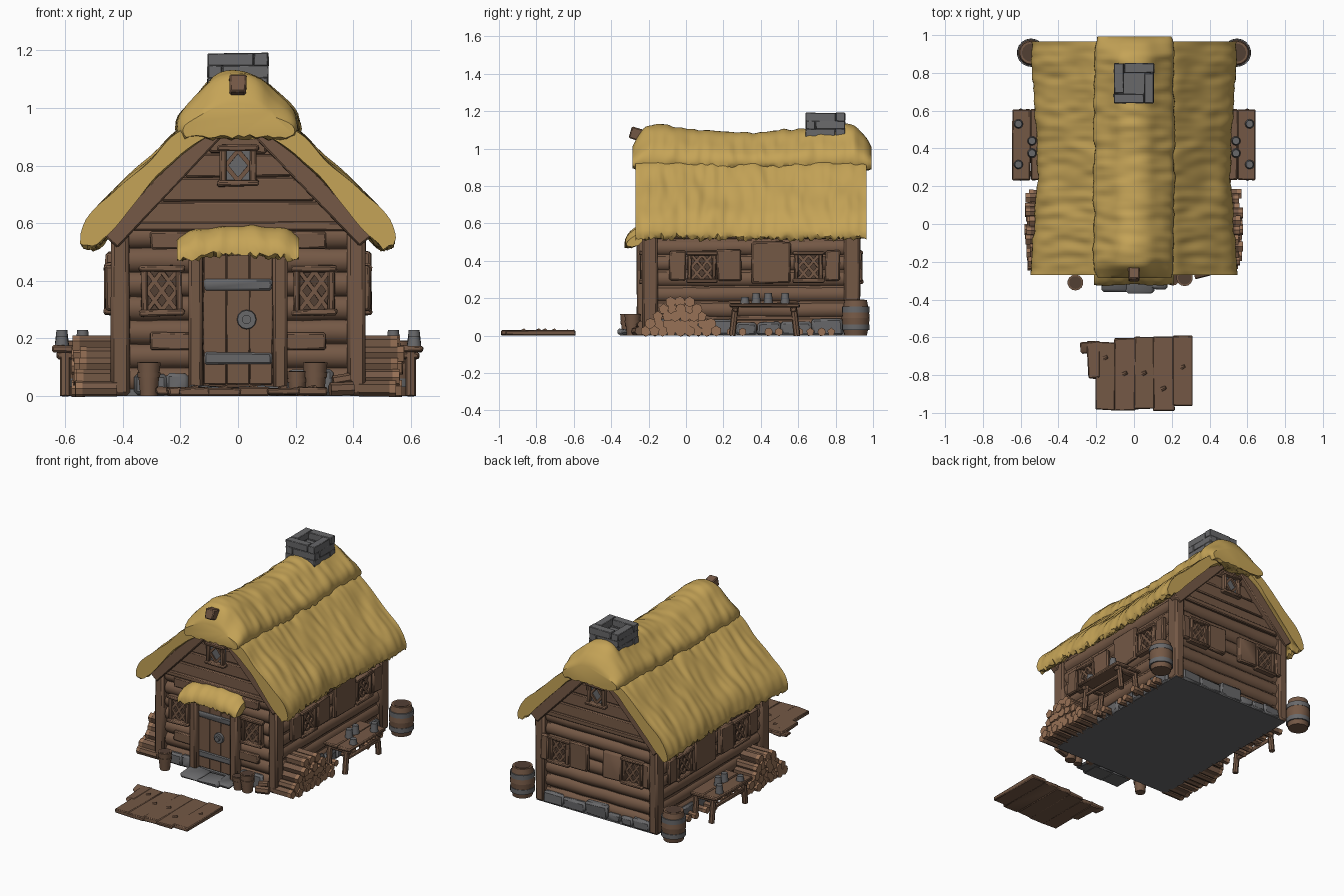
import bpy, bmesh, math, random
from mathutils import Matrix, Vector, noise

if "Cube" in bpy.data.objects:
    bpy.data.objects.remove(bpy.data.objects["Cube"])

random.seed(4)
MATS = {}
for n, c in {"wood": (0.175, 0.098, 0.060), "cut wood": (0.31, 0.165, 0.092),
             "thatch": (0.56, 0.37, 0.095), "stone": (0.138, 0.138, 0.143),
             "dark wood": (0.085, 0.05, 0.034)}.items():
    MATS[n] = bpy.data.materials.new(n)
    MATS[n].diffuse_color = (*c, 1)
PARTS = {}          # part name -> (bmesh, material name)
I = Matrix()
T = Matrix.Translation


def part(name, mat):
    if name not in PARTS:
        PARTS[name] = (bmesh.new(), mat)
    return PARTS[name][0]


def box(name, mat, c, s, F=I, rot=I, bev=0.006, jit=0.003):
    bm = part(name, mat)
    M = F @ T(c) @ rot @ Matrix.Diagonal((*s, 1))
    vs = bmesh.ops.create_cube(bm, size=1, matrix=M)["verts"]
    for v in vs:
        v.co += Vector([random.uniform(-jit, jit) for _ in range(3)])
        v.co.z = max(v.co.z, 0)
    if bev:
        es = list({e for v in vs for e in v.link_edges})
        bmesh.ops.bevel(bm, geom=es, offset=bev, segments=1, affect='EDGES')


def beam(name, mat, a, b, d, w, t, F=I, **k):
    """Bar on a wall from (u, z) point a to b, at depth d, w wide and t thick."""
    a, b = Vector(a), Vector(b)
    v, m = b - a, (a + b) / 2
    box(name, mat, (m.x, d, m.y), (v.length, t, w), F,
        Matrix.Rotation(-math.atan2(v.y, v.x), 4, 'Y'), **k)


def cyl(name, mat, a, b, r0, r1=None, n=12, F=I, cuts=0, jit=0.004):
    bm = part(name, mat)
    a, b = F @ Vector(a), F @ Vector(b)
    v = b - a
    M = T((a + b) / 2) @ v.to_track_quat('Z', 'Y').to_matrix().to_4x4()
    vs = bmesh.ops.create_cone(bm, cap_ends=True, segments=n, radius1=r0, matrix=M,
                               radius2=r0 if r1 is None else r1, depth=v.length)["verts"]
    if cuts:
        es = {e for w in vs for e in w.link_edges if e.calc_length() > v.length * .9}
        g = bmesh.ops.subdivide_edges(bm, edges=list(es), cuts=cuts)["geom_inner"]
        for w in g:
            if isinstance(w, bmesh.types.BMVert):
                w.co += noise.noise_vector(w.co * 9) * jit


def thatch(name, prof, t0, t1, place, steps, shrink=0, reach=0.1, amp=0.01, base=(0, 0)):
    """Sweep a closed 2D profile along t, with straw ripples and rounded ends."""
    bm = part(name, "thatch")
    P = [Vector(p) for p in prof]
    pts = []
    for p, q in zip(P, P[1:] + P[:1]):
        k = max(1, round((q - p).length / 0.022))
        pts += [p.lerp(q, i / k) for i in range(k)]
    N = len(pts)
    pts = [(pts[i - 1] + pts[i] * 2 + pts[(i + 1) % N]) / 4 for i in range(N)]
    low = min(p.y for p in pts)
    rings = []
    for j in range(steps + 1):
        t = t0 + (t1 - t0) * j / steps
        e = max(0, 1 - min(t - t0, t1 - t) / reach)
        ring = []
        for i, p in enumerate(pts):
            d = pts[(i + 1) % N] - pts[i - 1]
            nrm = Vector((d.y, -d.x)).normalized()
            h = noise.noise((t * 24, p.x * 7, p.y * 7)) * amp
            h += noise.noise((t * 7, p.x * 5, p.y * 6 + 8)) * amp
            q = p + nrm * h
            if p.y < low + 0.03:
                q.y += random.uniform(-0.014, 0.01)
            b = Vector(base)
            q = b + Vector(((q.x - b.x) * (1 - shrink * .15 * e * e), (q.y - b.y) * (1 - shrink * e * e)))
            ring.append(bm.verts.new(place(q, t)))
        rings.append(ring)
    for A, B in zip(rings, rings[1:]):
        for i in range(N):
            bm.faces.new((A[i - 1], A[i], B[i], B[i - 1]))
    bm.faces.new(rings[0])
    bm.faces.new(rings[-1])


# wall frames: local (u, outward, z) -> world
def frame(u, out, o):
    return T(o) @ Matrix((u, out, (0, 0, 1))).transposed().to_4x4()


FRONT, BACK = frame((1, 0, 0), (0, -1, 0), (0, -.213, 0)), frame((1, 0, 0), (0, 1, 0), (0, .908, 0))
SIDES = [frame((0, 1, 0), (s, 0, 0), (s * .428, 0, 0)) for s in (1, -1)]


def window(F, u, z, w, h, ks=(-1, 0, 1), pane="dark wood"):
    box(pane.replace(" ", "_") + "_panes", pane, (u, .004, z), (w, .008, h), F, bev=0, jit=0)
    for s in (-1, 1):
        box("window_frames", "wood", (u + s * (w / 2 - .01), .014, z), (.022, .034, h), F)
        box("window_frames", "wood", (u, .018, z + s * (h / 2 - .008)), (w + .02, .04, .022), F)
    w, h = w - .04, h - .035
    for s in (-1, 1):
        for k in ks:
            lo, hi = max(-w / 2, (-.5 - k * .5) * w), min(w / 2, (.5 - k * .5) * w)
            f = lambda x: (u + s * x, z + x * h / w + k * h / 2)
            beam("window_lattice", "wood", f(lo), f(hi), .013, .015, .01, F, bev=0, jit=.001)


def shutter(F, u, z, w, h):
    box("shutters", "wood", (u, .018, z), (w, .032, h), F, bev=.008, jit=.005)


# house core and base
bm = part("house_core", "wood")
half = [(.41, .01), (.41, .58), (.3, .72), (.2, .825), (.1, .9)]
ring = [bm.verts.new((x, -.19, z)) for x, z in half + [(0, .94)] + [(-x, z) for x, z in half[::-1]]]
ext = bmesh.ops.extrude_face_region(bm, geom=[bm.faces.new(ring)])
bmesh.ops.translate(bm, vec=(0, 1.075, 0), verts=[v for v in ext["geom"] if isinstance(v, bmesh.types.BMVert)])
box("floor_slab", "stone", (0, .35, .012), (.87, 1.14, .024), bev=0, jit=0)

# log walls
for i in range(7):
    z = .055 + i * .083
    for F in (FRONT, BACK):
        cyl("end_wall_logs", "wood", (-.41, -.046, z), (.41, -.046, z), .047, F=F, cuts=8)
    for F in SIDES:
        cyl("side_wall_logs", "wood", (-.19, -.046, z), (.89, -.046, z), .047, F=F, cuts=10)

# gable planks, rafters, corner posts, windows on both ends
for F in (FRONT, BACK):
    for z, x in ((.635, .345), (.718, .265), (.801, .185), (.884, .1)):
        box("gable_planks", "wood", (0, -.014, z), (2 * x, .03, .08), F)
    for s in (-1, 1):
        beam("rafters", "wood", (s * .445, .54), (s * .06, .945), .005, .068, .05, F)
        box("corner_posts", "wood", (s * .41, -.02, .29), (.065, .085, .58), F, bev=.012)
        window(F, s * .265, .365, .14, .17)
    beam("rafters", "wood", (-.4, .59), (.4, .59), .0, .03, .03, F)
    window(F, 0, .8, .125, .14, (-1, 1), "stone")
for s in (-1, 1):
    shutter(BACK, s * .12, .37, .13, .17)
    shutter(BACK, s * .365, .37, .05, .16)
    for z in (.54, .19):
        box("front_boards", "wood", (s * .22, .004, z), (.17, .03, .06), FRONT)

# side windows and shutters
for F in SIDES:
    window(F, .085, .367, .15, .165)
    window(F, .655, .367, .15, .165)
    for u, w, h in ((-.045, .09, .16), (.23, .13, .17), (.455, .21, .22), (.785, .08, .16)):
        shutter(F, u, .375 + (h - .16) / 4, w, h)

# foundation stones
for F, a, b in ((FRONT, -.36, -.17), (FRONT, .17, .36), (BACK, -.38, .38), (SIDES[0], -.15, .85), (SIDES[1], -.15, .85)):
    u = a
    while u < b - .03:
        w = min(random.uniform(.08, .17), b - u)
        h = random.uniform(.055, .095)
        box("foundation_stones", "stone", (u + w / 2, 0, h / 2), (w, .04, h), F, bev=.012, jit=.006)
        u += w

# door with posts, iron bands and knob
for i in range(3):
    box("door", "wood", (-.08 + i * .08, .01, .265), (.08, .022, .45), FRONT, bev=.003, jit=.0005)
for s in (-1, 1):
    box("door_posts", "wood", (s * .147, .02, .26), (.05, .06, .52), FRONT, bev=.01)
for z in (.385, .13):
    box("door_bands", "stone", (0, .022, z), (.235, .016, .04), FRONT)
cyl("door_knob", "stone", (.03, .01, .265), (.03, .035, .265), .036, .032, F=FRONT)
cyl("door_knob", "stone", (.03, .03, .265), (.03, .05, .265), .016, F=FRONT)
for x, y, w in ((-.1, -.29, .14), (.03, -.3, .15), (.12, -.28, .1)):
    box("door_step", "stone", (x, y, .016), (w, .14, .032), bev=.012, jit=.01)

# thatched roof: two slopes, ridge cap, door canopy
slope = [(0, .985), (.13, .965), (.215, .915), (.3, .83), (.4, .738), (.485, .662), (.525, .61),
         (.548, .54), (.525, .515), (.46, .565), (.4, .63), (.3, .735), (.2, .842), (.1, .91), (0, .935)]


def sag(q, t):
    m = 1 + math.cos((t - .35) * 5)          # fullest inward pull halfway along the eaves
    return q.x - .05 * max(0, q.x - .25) * m, q.y - .002 * m


for s in (-1, 1):
    thatch("roof_slopes", slope, -.27, .965, lambda q, t, s=s: (s * sag(q, t)[0], t, sag(q, t)[1]), 90)
half = [(.2, .895), (.215, .93), (.203, .975), (.165, 1.015), (.13, 1.045), (.08, 1.097), (.04, 1.114)]
cap = half + [(0, 1.118)] + [(-x, z) for x, z in half[::-1]]
thatch("roof_ridge_cap", cap, -.285, .992,
       lambda q, t: (q.x, t, q.y + (q.y - .9) * .09 * (math.cos((t - .33) * 5.5 + 3.1) - .45)), 90, .5, .11, base=(0, .9))
thatch("door_canopy", [(-.19, .592), (-.26, .585), (-.315, .54), (-.33, .49), (-.29, .492), (-.24, .53), (-.19, .54)],
       -.212, .212, lambda q, t: (t, q.x, q.y - 0.5 * t * t), 40, .3, .05, .008, base=(-.22, .51))
box("ridge_beam", "wood", (0, -.23, 1.068), (.058, .14, .066), rot=Matrix.Rotation(-.3, 4, 'X'))

# chimney in stone courses around a sunken flue
for i in range(5):
    z = 1 + i * .042
    for k in range(4):
        R = T((0, .745, 0)) @ Matrix.Rotation(k * math.pi / 2, 4, 'Z')
        o = .027 if i % 2 else -.027
        box("chimney", "stone", (o, -.08, z), (.158, .05, .045), R, bev=.003, jit=.002)
box("chimney", "stone", (0, .745, 1.06), (.15, .15, .16), bev=0, jit=0)

for s in (-1, 1):
    # firewood piles, plus loose logs under the benches
    spots = []
    for r in range(5):
        n = (9, 8, 6, 5, 3)[r]
        spots += [(-.03 + (i - (n - 1) / 2) * .047, .025 + r * .039, .026) for i in range(n)]
    spots += [(y, .02, .02) for y in (.24, .3, .44, .5, .6, .66, .72, .78)]
    for y, z, r in spots:
        x = random.uniform(.545, .575) if y < .21 else random.uniform(.48, .52)
        y += random.uniform(-.006, .006)
        n = random.choice((5, 6, 8))
        cyl("firewood", "wood", (s * .42, y, z), (s * x, y, z), r * 1.08, n=n)
        cyl("firewood_ends", "cut wood", (s * (x - .02), y, z), (s * (x + .004), y, z), r * 1.12, n=n)
    # bench with legs, rail and mugs
    for i in range(2):
        box("bench_tops", "wood", (s * (.5 + i * .096), .42, .163), (.096, .375, .022))
    for y in (.265, .575):
        box("bench_rails", "wood", (s * .55, y, .14), (.16, .03, .025))
        for x in (.48, .6):
            cyl("bench_legs", "wood", (s * x, y + (y - .42) * .12, 0), (s * x, y, .155), .018, n=8)
    box("bench_rails", "wood", (s * .6, .42, .095), (.018, .31, .025))
    for x, y, h in ((.612, .53, .056), (.612, .315, .035), (.54, .375, .056), (.54, .44, .056)):
        cyl("bench_mugs", "stone", (s * x, y, .172), (s * x, y, .172 + h), .025, .019)
    # barrels
    bx, by = s * .545, .907
    for z0, z1, a, b in ((0, .05, .06, .07), (.05, .095, .07, .075), (.095, .14, .075, .07), (.14, .19, .07, .06)):
        cyl("barrels", "wood", (bx, by, z0), (bx, by, z1), a, b, 18)
    for z in (.045, .14):
        cyl("barrel_bands", "stone", (bx, by, z - .015), (bx, by, z + .015), .074, n=18)
    cyl("barrel_lids", "dark wood", (bx, by, .185), (bx, by, .192), .048, n=18)

# buckets and chopped blocks by the door
for x, y, h, r in ((-.31, -.31, .115, .042), (.205, -.29, .085, .036), (.268, -.285, .115, .044)):
    cyl("buckets", "wood", (x, y, 0), (x, y, h), r * .72, r, 14)
    cyl("bucket_insides", "dark wood", (x, y, h - .01), (x, y, h + .002), r * .8, n=14)
    cyl("bucket_bands", "wood", (x, y, h * .55), (x, y, h * .7), r * .95, r * .99, 14)
cyl("wood_blocks", "wood", (.32, -.27, .022), (.4, -.25, .025), .024, n=7)
cyl("wood_blocks", "wood", (.33, -.25, .05), (.39, -.24, .06), .02, n=7)

# rough plank platform in front
x = -.2
for w, a, b in ((.1, -.985, -.625), (.105, -.99, -.605), (.1, -.98, -.6), (.105, -.99, -.595), (.1, -.965, -.59)):
    box("front_platform", "wood", (x + w / 2, (a + b) / 2, .014), (w + .006, b - a, .028), bev=.005, jit=.004)
    y = a + random.uniform(.08, .3)
    cyl("platform_knots", "wood", (x + w * .4, y, .02), (x + w * .6, y + .01, .03), .014, .009, 8)
    x += w
box("front_platform", "wood", (-.215, -.72, .014), (.06, .2, .028), jit=.008)
box("front_platform", "wood", (-.245, -.655, .014), (.075, .055, .028), jit=.008)

# turn every part into an object
for name, (bm, mat) in PARTS.items():
    bmesh.ops.recalc_face_normals(bm, faces=bm.faces)
    me = bpy.data.meshes.new(name)
    bm.to_mesh(me)
    bm.free()
    me.materials.append(MATS[mat])
    me.shade_smooth()
    me.set_sharp_from_angle(angle=math.radians(40))
    bpy.context.collection.objects.link(bpy.data.objects.new(name, me))

for m in bpy.data.materials:
    if m.users and not m.is_grease_pencil:
        m.use_nodes = True
        m.node_tree.nodes["Principled BSDF"].inputs["Base Color"].default_value = m.diffuse_color
